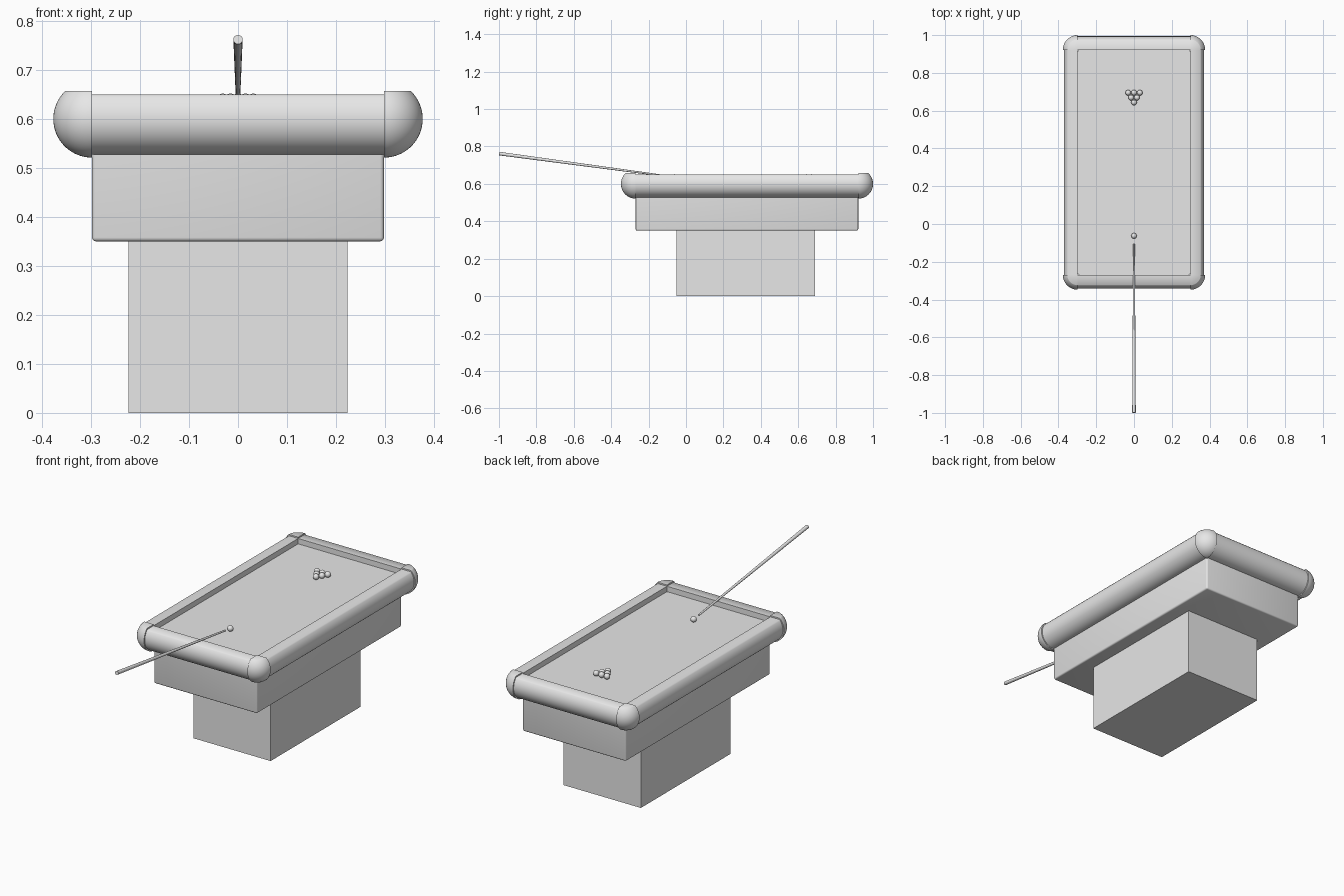
import bpy, bmesh, math
from mathutils import Matrix, Vector

if "Cube" in bpy.data.objects:
    bpy.data.objects.remove(bpy.data.objects["Cube"], do_unlink=True)

grey = bpy.data.materials.new("plain grey")
grey.use_nodes = True
grey.diffuse_color = (0.8, 0.8, 0.8, 1)
grey.node_tree.nodes["Principled BSDF"].inputs["Base Color"].default_value = (0.8, 0.8, 0.8, 1)

# Main dimensions of the table
HALF_X, HALF_Y, MID_Y = 0.298, 0.595, 0.326
BED_Z, RAIL_Z, RAIL_TOP = 0.622, 0.60, 0.65
RAIL_R, CORNER_R, CORNER_TOP = 0.073, 0.079, 0.657
BALL_R = 0.0148


def finish(name, bm, smooth=None):
    bmesh.ops.recalc_face_normals(bm, faces=bm.faces)
    mesh = bpy.data.meshes.new(name)
    bm.to_mesh(mesh)
    bm.free()
    mesh.materials.append(grey)
    obj = bpy.data.objects.new(name, mesh)
    bpy.context.collection.objects.link(obj)
    if smooth:
        bpy.ops.object.select_all(action='DESELECT')
        obj.select_set(True)
        bpy.context.view_layer.objects.active = obj
        bpy.ops.object.shade_smooth_by_angle(angle=math.radians(smooth))
    return obj


def box(name, half_x, y0, y1, z0, z1, bevel=0):
    bm = bmesh.new()
    bmesh.ops.create_cube(bm, size=1)
    bmesh.ops.scale(bm, vec=(2 * half_x, y1 - y0, z1 - z0), verts=bm.verts)
    bmesh.ops.translate(bm, vec=(0, (y0 + y1) / 2, (z0 + z1) / 2), verts=bm.verts)
    if bevel:
        low = [e for e in bm.edges if min(v.co.z for v in e.verts) < z1 - 0.001]
        bmesh.ops.bevel(bm, geom=low, offset=bevel, segments=3, profile=0.5, affect='EDGES')
    return finish(name, bm, 40 if bevel else None)


def rail(name, angle, offset, half_length):
    # Half-round profile with a flat top and a straight inner wall
    start = math.asin((RAIL_TOP - RAIL_Z) / RAIL_R)
    steps = 24
    profile = [(0, RAIL_TOP)]
    for i in range(steps + 1):
        a = start - (start + math.pi / 2) * i / steps
        profile.append((RAIL_R * math.cos(a), RAIL_Z + RAIL_R * math.sin(a)))
    bm = bmesh.new()
    face = bm.faces.new([bm.verts.new((offset + x, -half_length, z)) for x, z in profile])
    new = bmesh.ops.extrude_face_region(bm, geom=[face])["geom"]
    bmesh.ops.translate(bm, vec=(0, 2 * half_length, 0),
                        verts=[v for v in new if isinstance(v, bmesh.types.BMVert)])
    bm.transform(Matrix.Translation((0, MID_Y, 0)) @ Matrix.Rotation(angle, 4, 'Z'))
    finish(name, bm, 60)


def corner(name, sx, sy):
    # Quarter of a ball, cut flat on top and along both rails
    bm = bmesh.new()
    bmesh.ops.create_uvsphere(bm, u_segments=48, v_segments=32, radius=CORNER_R)
    for co, no in (((0, 0, CORNER_TOP - RAIL_Z), (0, 0, 1)),
                   ((0, 0, 0), (-sx, 0, 0)), ((0, 0, 0), (0, -sy, 0))):
        geom = bm.verts[:] + bm.edges[:] + bm.faces[:]
        bmesh.ops.bisect_plane(bm, geom=geom, dist=1e-5, plane_co=co, plane_no=no,
                               clear_outer=True)
        rim = [e for e in bm.edges if e.is_boundary]
        bmesh.ops.holes_fill(bm, edges=rim, sides=0)
    bmesh.ops.translate(bm, vec=(sx * HALF_X, MID_Y + sy * HALF_Y, RAIL_Z), verts=bm.verts)
    finish(name, bm, 60)


def ball(name, x, y):
    bm = bmesh.new()
    bmesh.ops.create_uvsphere(bm, u_segments=24, v_segments=16, radius=BALL_R)
    bmesh.ops.translate(bm, vec=(x, y, BED_Z + BALL_R), verts=bm.verts)
    finish(name, bm, 60)


def cue(name, butt, tip, r_butt, r_tip):
    axis = tip - butt
    bm = bmesh.new()
    bmesh.ops.create_cone(bm, cap_ends=True, segments=24, radius1=r_butt, radius2=r_tip,
                          depth=axis.length)
    bm.transform(Matrix.Translation((butt + tip) / 2)
                 @ axis.to_track_quat('Z', 'Y').to_matrix().to_4x4())
    finish(name, bm, 40)


# Pedestal and table body with the playing bed on top
box("pedestal", 0.223, -0.05, 0.69, 0, 0.35)
box("table_body", HALF_X, MID_Y - HALF_Y, MID_Y + HALF_Y, 0.35, BED_Z, 0.008)

# Four rails and four rounded corners
for i, side in enumerate(("left", "back", "right", "front")):
    long_side = i % 2 == 0
    rail(side + "_rail", i * math.pi / 2, HALF_X if long_side else HALF_Y,
         HALF_Y if long_side else HALF_X)
for sx, side in ((1, "left"), (-1, "right")):
    for sy, end in ((1, "back"), (-1, "front")):
        corner(f"{end}_{side}_corner", sx, sy)

# Racked balls in a triangle and the single cue ball
for row in range(3):
    for k in range(row + 1):
        ball(f"racked_ball_{row}_{k}", (k - row / 2) * 0.031, 0.643 + row * 0.026)
ball("cue_ball", 0, -0.063)

# Tapered cue leaning over the front rail
cue("cue_stick", Vector((0, -0.999, 0.762)), Vector((0, -0.105, 0.642)), 0.0095, 0.0045)
